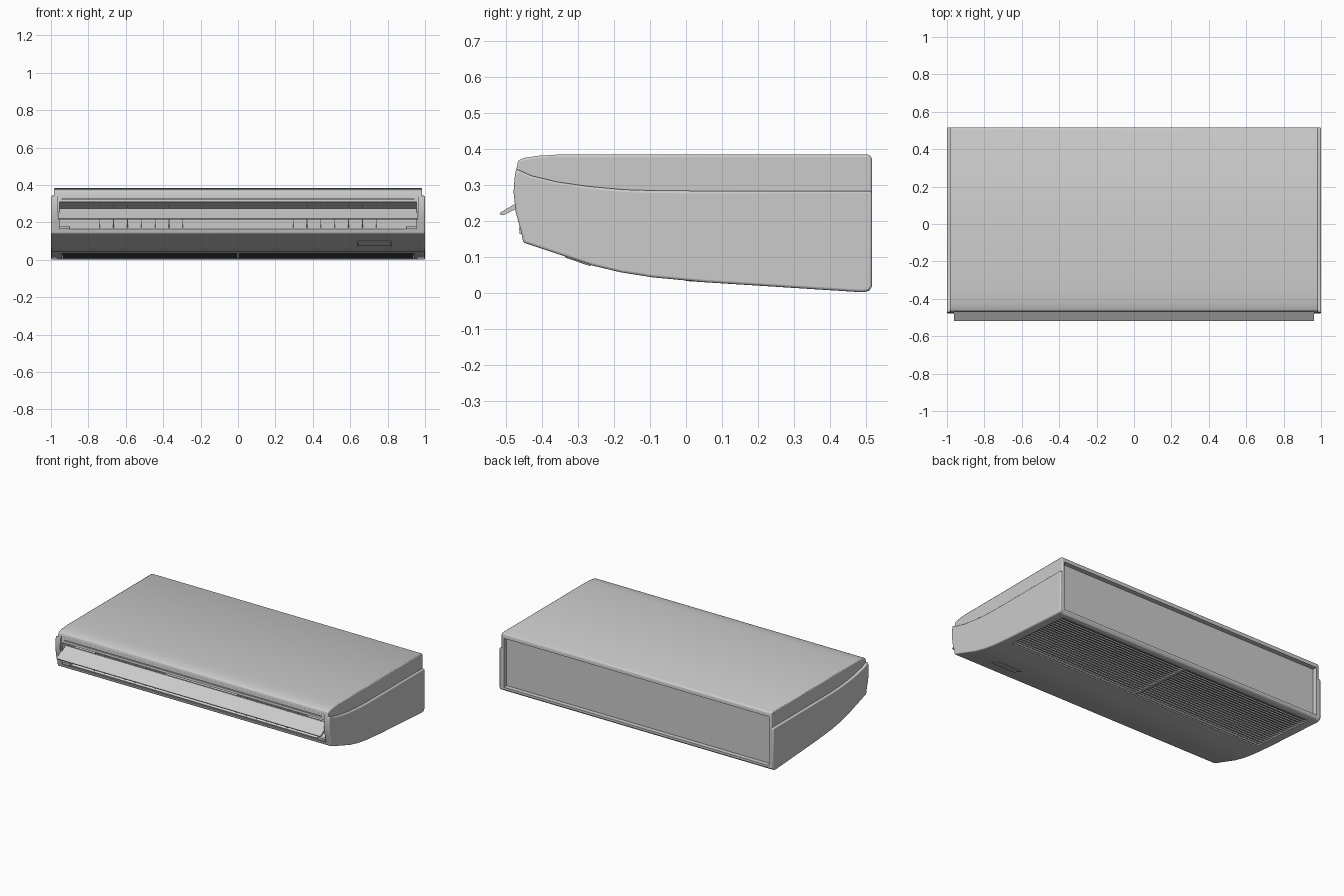
import bpy
import bmesh
import math
from mathutils import Matrix

cube = bpy.data.objects.get("Cube")
if cube:
    bpy.data.objects.remove(cube, do_unlink=True)

grey = bpy.data.materials.new("light_grey_plastic")
grey.use_nodes = True
grey.diffuse_color = (0.6, 0.6, 0.6, 1)
grey.node_tree.nodes["Principled BSDF"].inputs["Base Color"].default_value = (0.6, 0.6, 0.6, 1)


def finish(name, bm):
    bmesh.ops.recalc_face_normals(bm, faces=bm.faces)
    mesh = bpy.data.meshes.new(name)
    bm.to_mesh(mesh)
    bm.free()
    mesh.materials.append(grey)
    obj = bpy.data.objects.new(name, mesh)
    bpy.context.collection.objects.link(obj)
    return obj


def add_prism(bm, profile, x0, x1):
    """Extrude a (y, z) outline along x."""
    face = bm.faces.new([bm.verts.new((x0, y, z)) for y, z in profile])
    new = bmesh.ops.extrude_face_region(bm, geom=[face])["geom"]
    verts = [v for v in new if isinstance(v, bmesh.types.BMVert)]
    bmesh.ops.translate(bm, vec=(x1 - x0, 0, 0), verts=verts)


def prism(name, profile, x0, x1):
    bm = bmesh.new()
    add_prism(bm, profile, x0, x1)
    return finish(name, bm)


def bevel(obj, width, segments=2, angle=40):
    mod = obj.modifiers.new("Bevel", "BEVEL")
    mod.width, mod.segments = width, segments
    mod.limit_method = "ANGLE"
    mod.angle_limit = math.radians(angle)


def cut(obj, cutter):
    mod = obj.modifiers.new("Cut", "BOOLEAN")
    mod.operation, mod.solver, mod.object = "DIFFERENCE", "EXACT", cutter
    cutter.hide_render = True
    cutter.hide_set(True)


def smooth(obj):
    bpy.ops.object.select_all(action="DESELECT")
    obj.select_set(True)
    bpy.context.view_layer.objects.active = obj
    bpy.ops.object.shade_smooth_by_angle(angle=math.radians(30))


def under(y):
    """Height of the sloping underside near the back."""
    return 0.033 - 0.0636 * y


# Side outlines, shared between the casing and the end caps
belly = [(0.517, 0.018), (0.508, 0.005), (0.49, 0.002), (0.05, 0.03), (-0.09, 0.043),
         (-0.18, 0.057), (-0.26, 0.076), (-0.35, 0.106), (-0.452, 0.14)]
nose = [(-0.458, 0.17), (-0.473, 0.225), (-0.479, 0.28), (-0.476, 0.32)]
roof = [(-0.466, 0.368), (-0.45, 0.375), (-0.41, 0.381), (-0.36, 0.384),
        (0.505, 0.384), (0.514, 0.38), (0.517, 0.37)]
crease = [(-0.472, 0.345), (-0.43, 0.326), (-0.36, 0.309), (-0.27, 0.296),
          (-0.17, 0.287), (-0.08, 0.284), (0.517, 0.283)]

# Main casing with its openings
casing = prism("casing", belly + nose + roof, -0.985, 0.985)
bevel(casing, 0.006)

front_recess = prism("front_recess_cutter", [(-0.6, 0.158), (-0.448, 0.158), (-0.466, 0.23),
                     (-0.47, 0.28), (-0.463, 0.35), (-0.6, 0.35)], -0.962, 0.962)
duct = prism("duct_cutter", [(-0.6, 0.166), (-0.445, 0.166), (-0.33, 0.235), (-0.33, 0.262),
             (-0.44, 0.308), (-0.6, 0.308)], -0.955, 0.955)
back_recess = prism("back_recess_cutter", [(0.487, 0.03), (0.6, 0.03), (0.6, 0.352),
                    (0.487, 0.352)], -0.966, 0.966)
grille_recess = prism("grille_cutter", [(0.0, -0.1), (0.47, -0.1), (0.47, under(0.47) + 0.022),
                      (0.0, under(0) + 0.03)], -0.94, 0.94)
slot = prism("slot_cutter", [(-0.6, 0.323), (-0.45, 0.323), (-0.45, 0.328), (-0.6, 0.328)],
             -0.94, 0.94)
for cutter in (front_recess, duct, back_recess, grille_recess, slot):
    cut(casing, cutter)
smooth(casing)

# End caps, wider than the lid above them
for side, name in ((-1, "right_end_cap"), (1, "left_end_cap")):
    cap = prism(name, belly + nose + crease, side * 0.967, side)
    bevel(cap, 0.007, 3)
    smooth(cap)

# Air deflector across the outlet
deflector = prism("deflector", [(-0.518, 0.222), (-0.515, 0.216), (-0.505, 0.217),
                  (-0.475, 0.232), (-0.42, 0.262), (-0.417, 0.274), (-0.43, 0.275),
                  (-0.474, 0.248)], -0.962, 0.962)
smooth(deflector)

# Deflector pivots at both ends of the outlet
for side, name in ((-1, "right_pivot"), (1, "left_pivot")):
    prism(name, [(-0.462, 0.164), (-0.43, 0.164), (-0.43, 0.182), (-0.464, 0.182)],
          side * 0.9, side * 0.957)

# Upright guide fins inside the outlet, in two groups
bm = bmesh.new()
for side in (-1, 1):
    for i in range(7):
        x = side * (0.295 + i * 0.074)
        add_prism(bm, [(-0.44, 0.168), (-0.335, 0.23), (-0.335, 0.262), (-0.43, 0.29)],
                  x - 0.002, x + 0.002)
finish("guide_fins", bm)

# Two intake grilles made of long slats
for side, name in ((-1, "right_grille"), (1, "left_grille")):
    bm = bmesh.new()
    for i in range(20):
        y = 0.012 + i * 0.0235
        z = under(y) + 0.008
        mat = (Matrix.Translation((side * 0.473, y, z))
               @ Matrix.Rotation(math.radians(-25), 4, "X")
               @ Matrix.Diagonal((0.93, 0.014, 0.008, 1)))
        bmesh.ops.create_cube(bm, size=1, matrix=mat)
    finish(name, bm)

# Divider between the grilles
prism("grille_divider", [(0.0, under(0)), (0.47, under(0.47)), (0.47, under(0.47) + 0.024),
      (0.0, under(0) + 0.032)], -0.008, 0.008)

# Small cover plate on the sloping underside
plate = prism("cover_plate", [(-0.335, 0.098), (-0.265, 0.074), (-0.265, 0.08),
              (-0.335, 0.104)], 0.64, 0.82)
bevel(plate, 0.001, 1)
